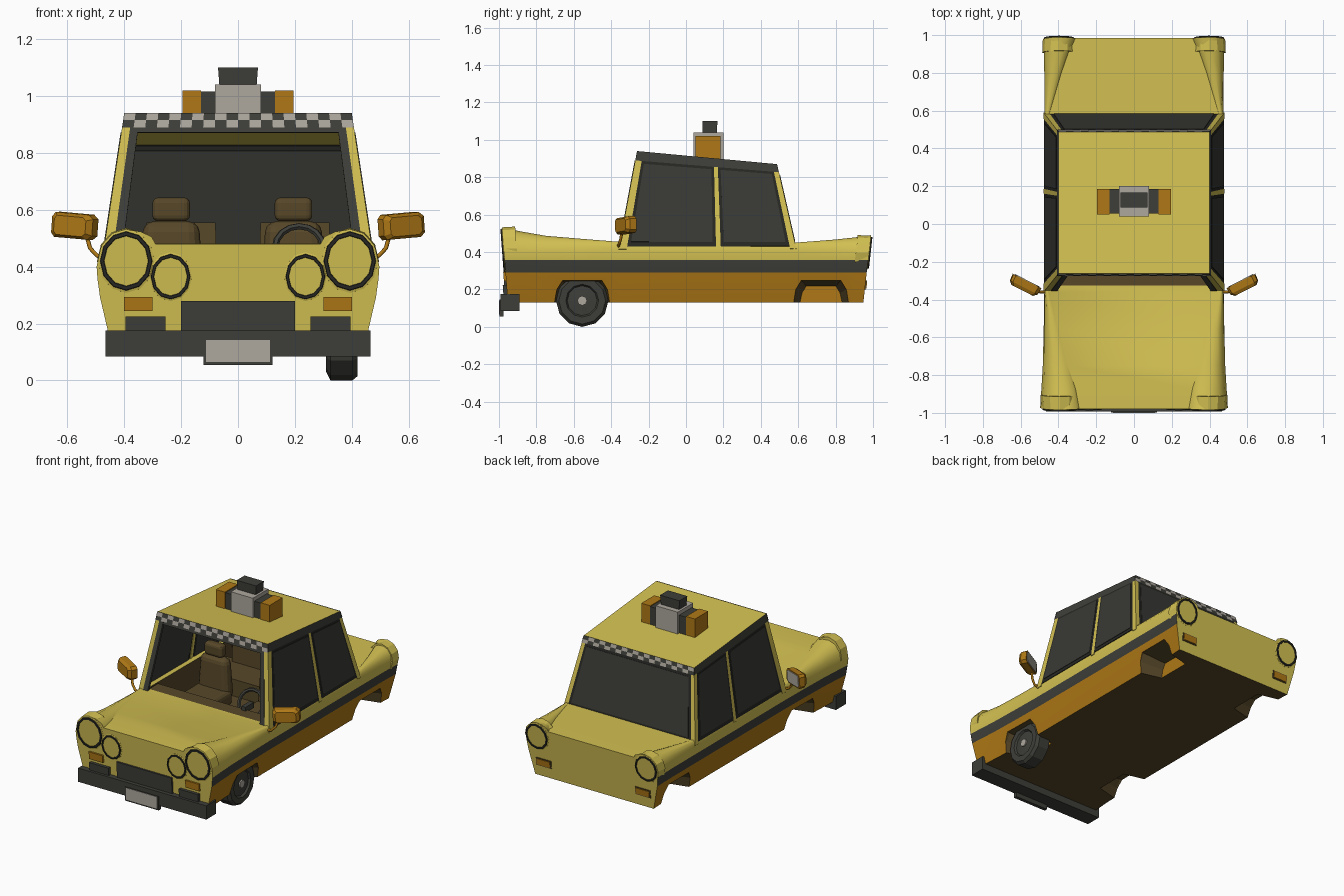
import bpy, bmesh, math
from mathutils import Vector, Matrix

if "Cube" in bpy.data.objects:
    bpy.data.objects.remove(bpy.data.objects["Cube"])


def mat(name, *rgb):
    m = bpy.data.materials.new(name)
    m.diffuse_color = (*rgb, 1)
    m.use_nodes = True
    m.node_tree.nodes["Principled BSDF"].inputs["Base Color"].default_value = m.diffuse_color
    return m


YELLOW = mat("taxi yellow", .65, .53, .085)
AMBER = mat("amber", .43, .19, .008)
DARK = mat("dark grey", .048, .048, .041)
BROWN = mat("brown", .095, .064, .022)
GLASS = mat("tinted glass", .04, .04, .035)
BLACK = mat("near black", .02, .02, .017)
WHITE = mat("off white", .42, .39, .34)


def mk(name, verts, faces, mats, idx=None):
    me = bpy.data.meshes.new(name)
    me.from_pydata([tuple(v) for v in verts], [], faces)
    for m in mats:
        me.materials.append(m)
    for i, p in enumerate(me.polygons):
        p.material_index = idx[i] if idx else 0
    bm = bmesh.new()
    bm.from_mesh(me)
    bmesh.ops.recalc_face_normals(bm, faces=bm.faces)
    bm.to_mesh(me)
    bm.free()
    ob = bpy.data.objects.new(name, me)
    bpy.context.collection.objects.link(ob)
    return ob


def loft(name, rings, mats, rule=lambda k, j: 0):
    """Skin closed rings; rule(k, j) gives the material of segment k, edge j (k=-1 first cap, -2 last cap)."""
    n = len(rings[0])
    verts = [p for r in rings for p in r]
    faces, idx = [], []
    for k in range(len(rings) - 1):
        for j in range(n):
            a, b = k * n + j, k * n + (j + 1) % n
            faces.append((a, b, b + n, a + n))
            idx.append(rule(k, j))
    faces += [tuple(range(n)), tuple(range(len(verts) - n, len(verts)))]
    idx += [rule(-1, 0), rule(-2, 0)]
    return mk(name, verts, faces, mats, idx)


def smooth(ob, deg=40):
    bpy.ops.object.select_all(action='DESELECT')
    ob.select_set(True)
    bpy.context.view_layer.objects.active = ob
    bpy.ops.object.shade_smooth_by_angle(angle=math.radians(deg))


def box(name, xs, ys, zs, m, top=1, bevel=0):
    cx, cy = sum(xs) / 2, sum(ys) / 2
    q = [(xs[0], ys[0]), (xs[1], ys[0]), (xs[1], ys[1]), (xs[0], ys[1])]
    ob = loft(name, [[(x, y, zs[0]) for x, y in q],
                     [(cx + (x - cx) * top, cy + (y - cy) * top, zs[1]) for x, y in q]], [m])
    if bevel:
        b = ob.modifiers.new("round", 'BEVEL')
        b.width, b.segments = bevel, 3
    return ob


# ---- body: leaning end faces, cross-sections along y
def end_y(z, front):
    return -.983 + (.53 - z) * .075 if front else .988 - (.49 - z) * .11


# y, half width, fender top, fender inner x, hood height
STATIONS = [(-.985, .497, .53, .29, .48), (-.87, .49, .508, .31, .482), (-.75, .483, .487, .35, .478),
            (-.55, .478, .47, .40, .465), (-.36, .475, .455, .45, .452), (.58, .475, .45, .45, .447),
            (.8, .475, .467, .385, .45), (.9, .477, .478, .35, .45), (.985, .48, .49, .31, .45)]
rings = []
for i, (y, w, T, xi, H) in enumerate(STATIONS):
    half = [(w - .05, .13), (w - .012, .292), (w - .003, .357)]
    for a in range(7):
        t = math.pi * a / 6
        base = .40 if a < 3 else H
        half.append((xi + (w - xi) * (1 + math.cos(t)) / 2, base + (T - base) * math.sin(t)))
    full = half + [(-x, z) for x, z in reversed(half)]
    last = i in (0, len(STATIONS) - 1)
    rings.append([(x, end_y(z, i == 0) if last else y, z) for x, z in full])


def body_rule(k, j):
    if k < 0:
        return 0
    return {0: 1, 18: 1, 1: 2, 17: 2, 19: 3}.get(j, 0)


PAINT = [YELLOW, AMBER, DARK, BROWN]
body = loft("body", rings, PAINT, body_rule)
smooth(body)


def cut(cutter):
    cutter.hide_render = True
    cutter.display_type = 'WIRE'
    b = body.modifiers.new("cut", 'BOOLEAN')
    b.operation, b.object, b.solver = 'DIFFERENCE', cutter, 'EXACT'


ARCH = [(-.15, -.1), (-.15, .0), (-.135, .07), (-.105, .118), (.105, .118), (.135, .07), (.15, 0), (.15, -.1)]
for s in (1, -1):
    for c in (-.555, .722):
        cut(loft("wheel_arch_cutter", [[(s * x, c + y * k, .13 + z * k) for y, z in ARCH]
                                       for x, k in ((.6, 1), (.44, 1), (.29, .75))],
                 PAINT, lambda k, j: 1 if k == -2 else 3))
cabin_cut = loft("cabin_cutter", [[(-.43, -.325, z), (.43, -.325, z), (.43, .55, z), (-.43, .55, z)]
                                  for z in (.27, .6)], PAINT, lambda k, j: 3)
cut(cabin_cut)


# ---- cabin: u across, v front to back, h up
def C(u, v, h):
    mix = lambda a, b, t: a + (b - a) * t
    return Vector((u * (.475 - .075 * h), mix(mix(-.355, .585, v), mix(-.262, .487, v), h),
                   mix(.44, mix(.94, .87, v), h)))


def panel(name, pts, m, t=.014, out=0):
    n = (pts[1] - pts[0]).cross(pts[3] - pts[0]).normalized()
    if n.dot(pts[0] - Vector((0, .1, .65))) < 0:
        n.negate()
    return loft(name, [[p + n * out for p in pts], [p - n * t for p in pts]], [m])


def side(name, s, v0, v1, h0, h1, m, **k):
    panel(name, [C(s, v0, h0), C(s, v1, h0), C(s, v1, h1), C(s, v0, h1)], m, **k)


def across(name, v, u0, u1, h0, h1, m, **k):
    panel(name, [C(u0, v, h0), C(u1, v, h0), C(u1, v, h1), C(u0, v, h1)], m, **k)


loft("roof", [[C(u, v, h) for u, v in ((-1, 0), (1, 0), (1, 1), (-1, 1))] for h in (.9, 1)],
     [YELLOW, DARK], lambda k, j: 1 if k == 0 else 0)
for s in (1, -1):
    for v0, v1 in ((0, .045), (.548, .575), (.965, 1)):
        side("side_pillar", s, v0, v1, -.05, .9, YELLOW)
    for v0, v1 in ((.045, .548), (.575, .965)):
        side("window_frame", s, v0, v1, -.02, .9, BLACK, t=.01)
        side("side_window", s, v0 + .018, v1 - .018, .03, .87, GLASS, out=.003)
    across("windscreen_pillar", 0, s * .93, s, -.05, .9, YELLOW)
    across("windscreen_frame", 0, s * .86, s * .93, -.02, .9, DARK, out=.003)
    across("rear_pillar", 1, s * .94, s, -.05, .9, YELLOW)
across("windscreen_header", 0, -.86, .86, .865, .9, DARK)
across("rear_window_frame", 1, -.94, .94, -.02, .9, BLACK, t=.01)
across("rear_window", 1, -.9, .9, .04, .86, GLASS, out=.003)

# checker bands on roof edges
for v, dy in ((0, -.004), (1, .004)):
    N = 20
    vs = [C(-1 + 2 * i / N, v, .9 + .05 * r) + Vector((0, dy, 0)) for r in range(3) for i in range(N + 1)]
    cells = [(r, i) for r in range(2) for i in range(N)]
    mk("checker_band", vs, [(r * (N + 1) + i, r * (N + 1) + i + 1, (r + 1) * (N + 1) + i + 1, (r + 1) * (N + 1) + i)
                            for r, i in cells], [DARK, WHITE], [(r + i) % 2 for r, i in cells])

# ---- roof sign
box("sign_body", (-.08, .08), (.04, .2), (.89, 1.04), WHITE)
box("sign_band", (-.13, .13), (.055, .185), (.89, 1.015), DARK)
box("sign_cap", (-.065, .065), (.09, .165), (1.03, 1.1), DARK, top=1.08)
for s in (1, -1):
    box("sign_lamp", sorted((s * .13, s * .195)), (.05, .185), (.89, 1.02), AMBER)


# ---- lamps and plates on the leaning end faces
def on_face(pts, off, front):
    d = -1 if front else 1
    return [(x, end_y(z, front) + d * off, z) for x, z in pts]


def lamp(name, x, z, rx, rz, front):
    steps = [(1.14, -.07), (1.1, .001), (1.02, .003), (1, .010), (.88, .010), (.86, .006)]
    loft(name, [on_face([(x + rx * k * math.cos(a * math.pi / 6), z + rz * k * math.sin(a * math.pi / 6))
                         for a in range(12)], off, front) for k, off in steps],
         [YELLOW, BLACK], lambda k, j: 1 if k >= 2 else 0)


def plate(name, x0, x1, z0, z1, front, off, m):
    q = [(x0, z0), (x1, z0), (x1, z1), (x0, z1)]
    loft(name, [on_face(q, -.01, front), on_face(q, off, front)], [m])


for s in (1, -1):
    lamp("large_headlight", s * .393, .42, .09, .102, True)
    lamp("small_headlight", s * .237, .365, .068, .078, True)
    lamp("tail_light", s * .397, .396, .078, .083, False)
    plate("front_indicator", s * .3, s * .4, .245, .293, True, .012, AMBER)
    plate("rear_indicator_frame", s * .305, s * .415, .198, .25, False, .004, BROWN)
    plate("rear_indicator", s * .312, s * .408, .204, .244, False, .008, AMBER)
    plate("bumper_guard", s * .255, s * .395, .16, .225, True, .02, DARK)
plate("grille", -.2, .2, .16, .28, True, .012, DARK)
box("front_bumper", (-.465, .465), (-.993, -.89), (.085, .175), DARK)
box("plate_holder", (-.122, .122), (-.997, -.975), (.055, .145), DARK)
box("number_plate", (-.112, .112), (-1, -.996), (.065, .142), WHITE)

# ---- the single front wheel
prof = [(.31, .11), (.325, .14), (.402, .14), (.42, .125), (.42, .088), (.408, .08), (.412, .03)]
wheel = loft("front_wheel", [[(x, -.555 + r * math.cos(a * math.pi / 6), .14 + r * math.sin(a * math.pi / 6))
                              for a in range(12)] for x, r in prof], [DARK])
loft("hub_cap", [[(x, -.555 + .026 * math.cos(a * math.pi / 4), .14 + .026 * math.sin(a * math.pi / 4))
                  for a in range(8)] for x in (.4, .421)], [WHITE])

# ---- wing mirrors
for s in (1, -1):
    pose = Matrix.Translation((s * .578, -.325, .543)) @ Matrix.Rotation(s * .47, 4, 'Z') \
        @ Matrix.Rotation(-s * .08, 4, 'Y')
    shape = [(-.083, -.03), (-.07, -.045), (.065, -.045), (.083, -.03),
             (.083, .03), (.065, .045), (-.07, .045), (-.083, .03)]
    loft("wing_mirror", [[(x * k, y, z * k) for x, z in shape] for y, k in ((-.03, .75), (-.012, .97), (.026, 1))],
         [AMBER]).matrix_world = pose
    loft("mirror_glass", [[(x * .86, y, z * .84) for x, z in shape] for y in (.02, .03)],
         [WHITE]).matrix_world = pose
    cu = bpy.data.curves.new("mirror_arm", 'CURVE')
    cu.dimensions, cu.bevel_depth, cu.bevel_resolution = '3D', .008, 1
    sp = cu.splines.new('POLY')
    path = [(.465, -.36, .43), (.495, -.36, .438), (.52, -.35, .465), (.535, -.34, .52)]
    sp.points.add(len(path) - 1)
    for p, (x, y, z) in zip(sp.points, path):
        p.co = (s * x, y, z, 1)
    cu.materials.append(AMBER)
    bpy.context.collection.objects.link(bpy.data.objects.new("mirror_arm", cu))

# ---- interior
for x in (-.235, .195):
    box("seat_cushion", (x - .12, x + .12), (-.14, .12), (.26, .36), BROWN, bevel=.03)
    box("seat_back", (x - .115, x + .115), (.06, .15), (.3, .56), BROWN, top=.85, bevel=.04)
    box("headrest", (x - .066, x + .066), (.07, .13), (.56, .643), BROWN, bevel=.02)
for x in (-.2, .2):
    box("rear_seat_back", (x - .13, x + .13), (.4, .5), (.26, .555), BROWN, top=.93)
box("rear_bench", (-.4, .4), (.2, .44), (.26, .38), BROWN)
box("dashboard", (-.42, .42), (-.33, -.23), (.26, .45), BROWN)
bpy.ops.mesh.primitive_torus_add(major_radius=.085, minor_radius=.012, major_segments=16, minor_segments=6,
                                 location=(.215, -.17, .465), rotation=(math.radians(65), 0, 0))
wheel = bpy.context.object
wheel.name = "steering_wheel"
wheel.data.materials.append(DARK)
box("steering_column", (.2, .23), (-.25, -.165), (.44, .475), DARK)
